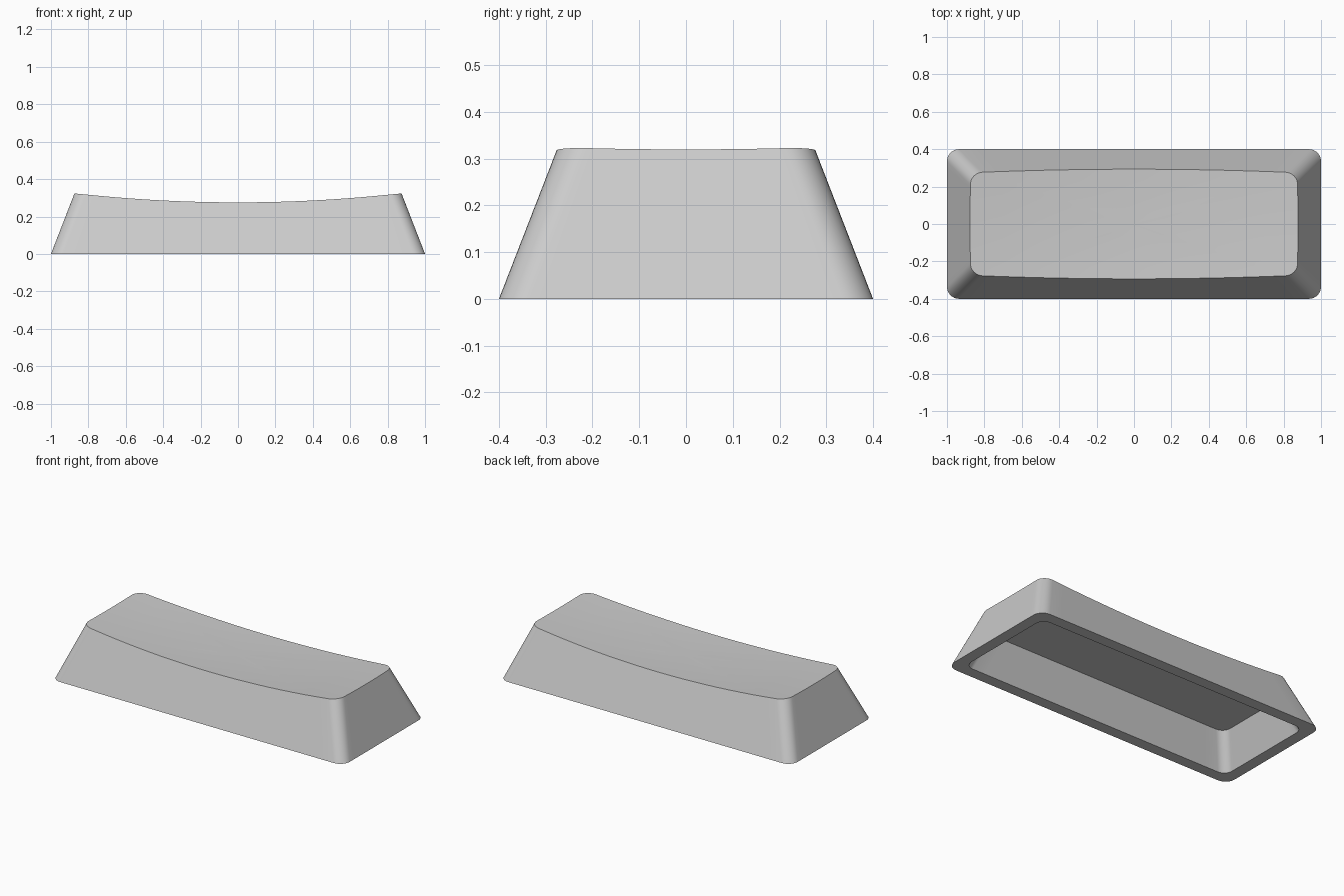
import bpy, bmesh, math

if "Cube" in bpy.data.objects:
    bpy.data.objects.remove(bpy.data.objects["Cube"])

HALF_X, HALF_Y = 1.0, 0.4
TAPER = 0.388        # inward lean of the walls per unit height
WALL = 0.07
CEILING = 0.205
ARC_STEPS, EDGE_STEPS = 8, 20


def dish(x, y):
    """Height of the shallow bowl on top."""
    return 0.27 + (x * x + y * y) / 15.5


def outline(inset, radius):
    """Rounded rectangle; inset(x, y) gives the inward shift at a point."""
    corners = []
    for i, (sx, sy) in enumerate(((1, 1), (-1, 1), (-1, -1), (1, -1))):
        for k in range(ARC_STEPS + 1):
            a = math.pi / 2 * (i + k / ARC_STEPS)
            corners.append((sx * (HALF_X - radius) + radius * math.cos(a),
                            sy * (HALF_Y - radius) + radius * math.sin(a), sx, sy))
    points = []
    for i, (x, y, sx, sy) in enumerate(corners):
        points.append((x, y, sx, sy))
        # Split the straight run after each corner
        if i % (ARC_STEPS + 1) == ARC_STEPS:
            nx, ny, nsx, nsy = corners[(i + 1) % len(corners)]
            for k in range(1, EDGE_STEPS):
                t = k / EDGE_STEPS
                points.append((x + (nx - x) * t, y + (ny - y) * t,
                               sx + (nsx - sx) * t, sy + (nsy - sy) * t))
    result = []
    for x, y, sx, sy in points:
        px, py = x, y
        for _ in range(6):
            d = inset(px, py)
            px, py = x - sx * d, y - sy * d
        result.append((px, py))
    return result


bm = bmesh.new()


def ring(points, height):
    return [bm.verts.new((x, y, height(x, y))) for x, y in points]


def bridge(a, b):
    for i in range(len(a)):
        j = (i + 1) % len(a)
        bm.faces.new((a[i], a[j], b[j], b[i]))


# Dished top, from its rim in to the centre
rim = outline(lambda x, y: TAPER * dish(x, y), 0.065)
top_rings = [ring([(x * s, y * s) for x, y in rim], dish)
             for s in (1, 0.8, 0.6, 0.4, 0.2)]
for a, b in zip(top_rings, top_rings[1:]):
    bridge(a, b)
centre = bm.verts.new((0, 0, dish(0, 0)))
last = top_rings[-1]
for i in range(len(last)):
    bm.faces.new((last[i], last[(i + 1) % len(last)], centre))

# Outer walls, bottom lip, inner walls and flat ceiling
base = ring(outline(lambda x, y: 0, 0.065), lambda x, y: 0)
mouth = ring(outline(lambda x, y: WALL, 0.055), lambda x, y: 0)
ceiling = ring(outline(lambda x, y: WALL + TAPER * CEILING, 0.055),
               lambda x, y: CEILING)
bridge(base, top_rings[0])
bridge(mouth, base)
bridge(ceiling, mouth)
bm.faces.new(ceiling)
bmesh.ops.recalc_face_normals(bm, faces=bm.faces)

mesh = bpy.data.meshes.new("key_cap")
bm.to_mesh(mesh)
bm.free()
cap = bpy.data.objects.new("key_cap", mesh)
bpy.context.collection.objects.link(cap)

# Single grey plastic
grey = bpy.data.materials.new("grey_plastic")
grey.use_nodes = True
colour = (0.6, 0.6, 0.6, 1)
grey.diffuse_color = colour
grey.node_tree.nodes["Principled BSDF"].inputs["Base Color"].default_value = colour
mesh.materials.append(grey)

bpy.context.view_layer.objects.active = cap
cap.select_set(True)
bpy.ops.object.shade_smooth_by_angle(angle=math.radians(30))
